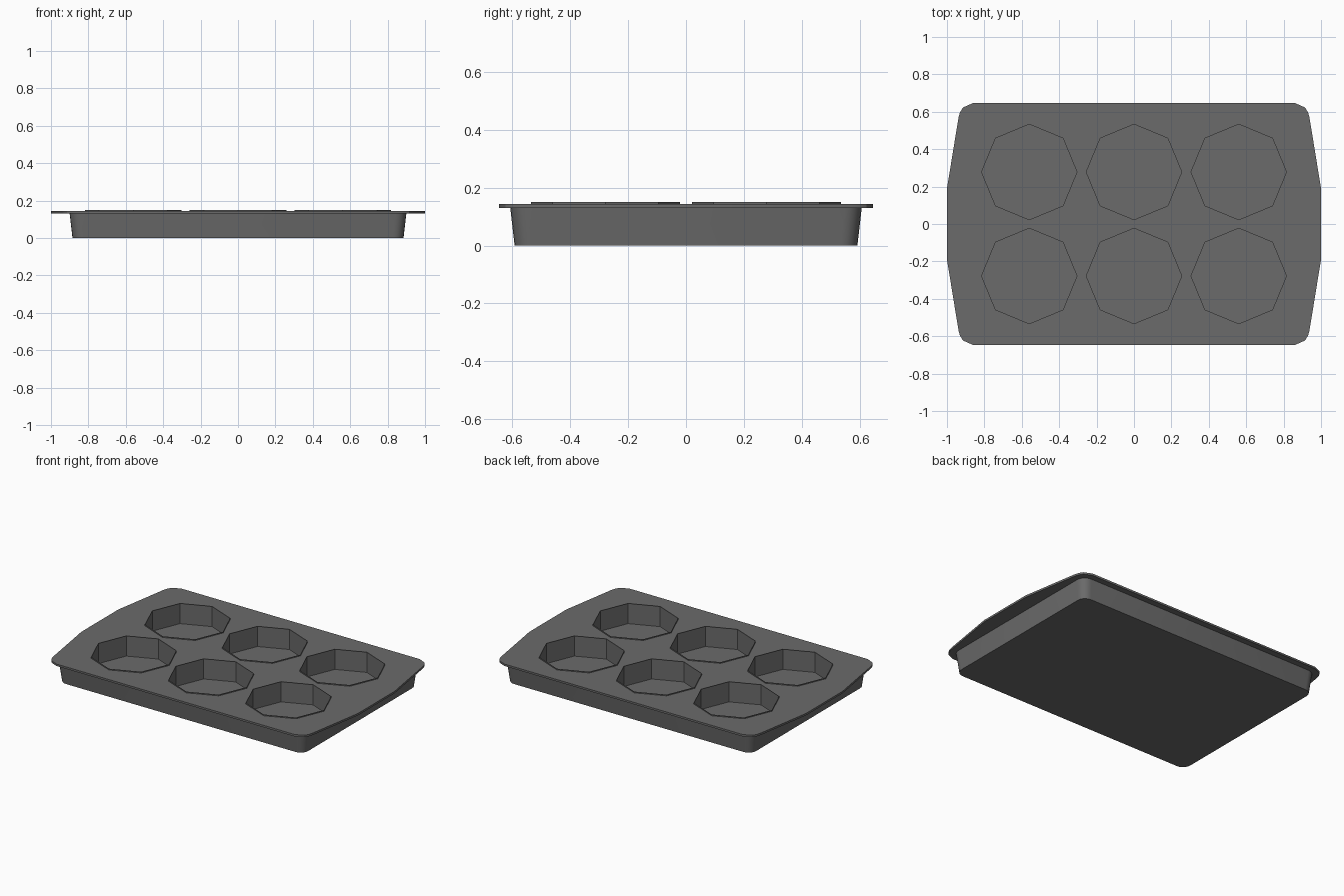
import bpy, bmesh, math

if "Cube" in bpy.data.objects:
    bpy.data.objects.remove(bpy.data.objects["Cube"])

grey = bpy.data.materials.new("dark_grey_metal")
grey.diffuse_color = (0.145, 0.145, 0.145, 1)
grey.use_nodes = True
grey.node_tree.nodes["Principled BSDF"].inputs["Base Color"].default_value = grey.diffuse_color

CUPS = [(x, y) for x in (-0.56, 0, 0.56) for y in (-0.278, 0.278)]
R = 0.255


def full_outline(q):
    """Mirror a quarter outline (from +x towards +y) into a closed loop."""
    r = q[::-1]
    return (q + [(-x, y) for x, y in r] + [(-x, -y) for x, y in q]
            + [(x, -y) for x, y in r])


def rounded_quarter(hx, hy, rad, n=5):
    return [(hx - rad + rad * math.cos(i * math.pi / 2 / n),
             hy - rad + rad * math.sin(i * math.pi / 2 / n)) for i in range(n + 1)]


def octagon(cx, cy, r):
    return [(cx + r * math.cos(i * math.pi / 4), cy + r * math.sin(i * math.pi / 4))
            for i in range(8)]


def loft(bm, rings, closed=False):
    """Bridge (outline, z) rings; cap the ends, or join last to first if closed."""
    vs = [[bm.verts.new((x, y, z)) for x, y in pts] for pts, z in rings]
    n = len(vs[0])
    for a, b in list(zip(vs, vs[1:])) + ([(vs[-1], vs[0])] if closed else []):
        for i in range(n):
            j = (i + 1) % n
            bm.faces.new((a[i], a[j], b[j], b[i]))
    if not closed:
        bm.faces.new(vs[0][::-1])
        bm.faces.new(vs[-1])


def make(name, ring_sets, closed=False):
    bm = bmesh.new()
    for rings in ring_sets:
        loft(bm, rings, closed)
    bmesh.ops.recalc_face_normals(bm, faces=bm.faces[:])
    me = bpy.data.meshes.new(name)
    bm.to_mesh(me)
    bm.free()
    me.materials.append(grey)
    ob = bpy.data.objects.new(name, me)
    bpy.context.collection.objects.link(ob)
    return ob


# tapered pan body
body = make("pan_body", [[
    (full_outline(rounded_quarter(0.885, 0.592, 0.055)), 0),
    (full_outline(rounded_quarter(0.900, 0.607, 0.06)), 0.13)]])

# flat rim with wide end handles
rim_q = [(1.0, 0.19), (0.938, 0.57), (0.93, 0.598), (0.914, 0.623), (0.862, 0.646)]
rim_o = full_outline(rim_q)
rim = make("rim_plate", [[(rim_o, 0.13), (rim_o, 0.143)]])

# octagonal cup pockets cut through rim and into body
cutter = make("cup_cutter", [[(octagon(x, y, R), 0.018), (octagon(x, y, R), 0.3)]
                             for x, y in CUPS])
cutter.hide_render = True
for ob in (body, rim):
    m = ob.modifiers.new("cups", 'BOOLEAN')
    m.operation = 'DIFFERENCE'
    m.solver = 'EXACT'
    m.object = cutter
    dg = bpy.context.evaluated_depsgraph_get()
    me = bpy.data.meshes.new_from_object(ob.evaluated_get(dg))
    ob.modifiers.clear()
    ob.data = me
bpy.data.objects.remove(cutter)

# thin raised lips around the cups
make("cup_lips", [[(octagon(x, y, R), 0.142), (octagon(x, y, R + 0.003), 0.142),
                   (octagon(x, y, R + 0.003), 0.15), (octagon(x, y, R), 0.15)]
                  for x, y in CUPS], closed=True)

# smooth rounded corners, keep real edges sharp
for ob in (body, rim):
    bpy.ops.object.select_all(action='DESELECT')
    ob.select_set(True)
    bpy.context.view_layer.objects.active = ob
    bpy.ops.object.shade_smooth_by_angle(angle=math.radians(30))
